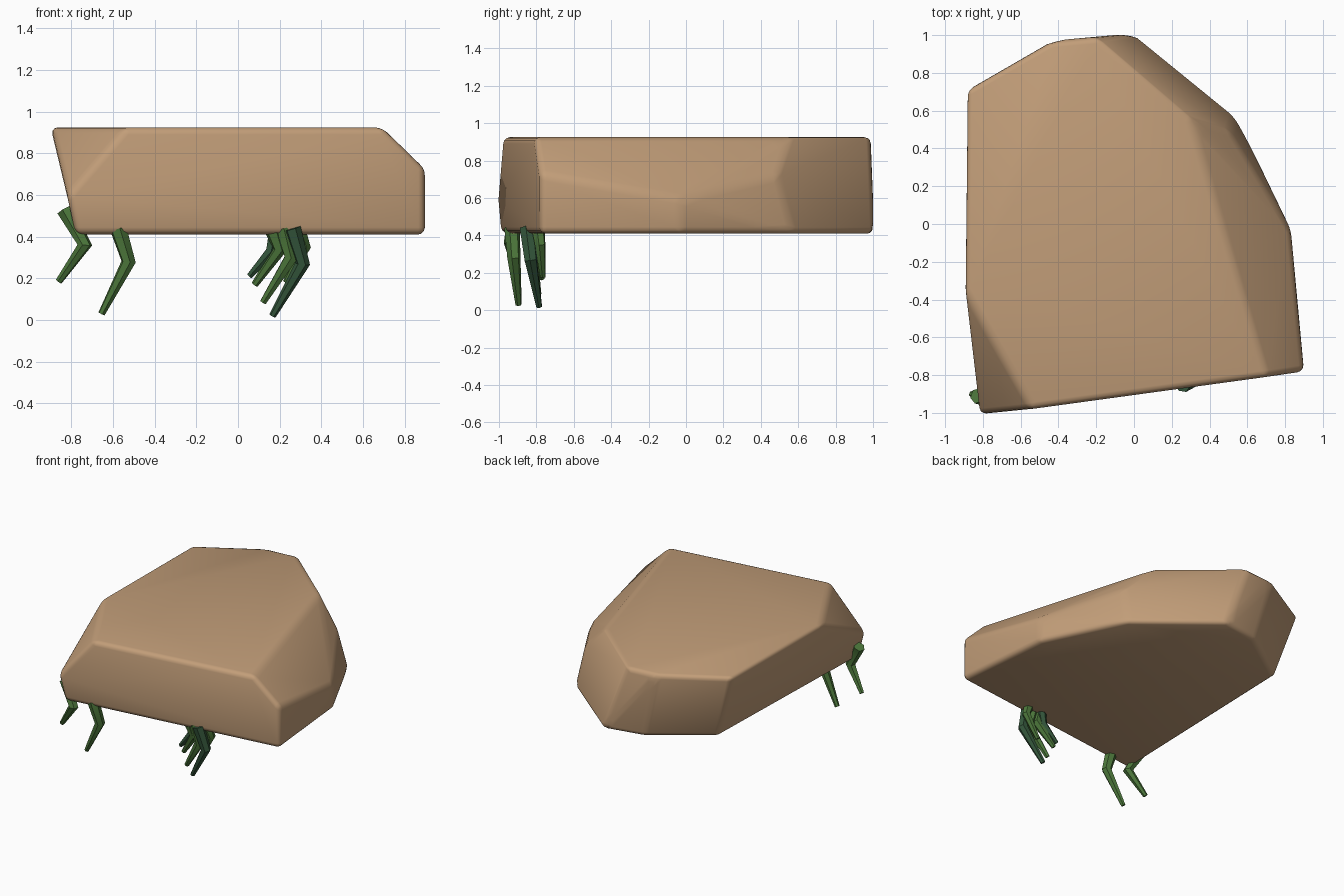
import bpy, bmesh, math
from mathutils import Vector

if "Cube" in bpy.data.objects:
    bpy.data.objects.remove(bpy.data.objects["Cube"], do_unlink=True)


def material(name, rgb):
    m = bpy.data.materials.new(name)
    m.use_nodes = True
    m.diffuse_color = (*rgb, 1)
    bsdf = m.node_tree.nodes["Principled BSDF"]
    bsdf.inputs["Base Color"].default_value = (*rgb, 1)
    bsdf.inputs["Roughness"].default_value = 0.8
    return m


TAN = material("tan stone", (0.54, 0.34, 0.19))
GREEN = material("root green", (0.075, 0.19, 0.045))
DARK = material("dark root green", (0.035, 0.095, 0.045))


def activate(ob):
    bpy.ops.object.select_all(action="DESELECT")
    ob.select_set(True)
    bpy.context.view_layer.objects.active = ob


# Stone slab: hull around its bottom outline, side corners and top outline
BOTTOM, TOP = 0.41, 0.925
base = [(-0.78, -0.99), (0.9, -0.78), (0.83, -0.03), (0.54, 0.57),
        (0, 1.01), (-0.3, 0.95), (-0.73, 0.65)]
shoulder = [(-0.82, -1.01, 0.6), (0.9, -0.78, 0.73), (0.83, -0.03, 0.6), (0.51, 0.49, 0.72)]
crown = [(-0.54, -0.98), (0.7, -0.81), (0.3, 0.56), (-0.2, 0.99),
         (-0.44, 0.97), (-0.89, 0.71), (-0.9, -0.35)]
points = [(*p, BOTTOM) for p in base] + shoulder + [(*p, TOP) for p in crown]

bm = bmesh.new()
for p in points:
    bm.verts.new(p)
bmesh.ops.convex_hull(bm, input=bm.verts[:])
bmesh.ops.dissolve_limit(bm, angle_limit=math.radians(5), verts=bm.verts[:], edges=bm.edges[:])
bmesh.ops.recalc_face_normals(bm, faces=bm.faces[:])
mesh = bpy.data.meshes.new("stone_slab")
bm.to_mesh(mesh)
bm.free()
slab = bpy.data.objects.new("stone_slab", mesh)
bpy.context.collection.objects.link(slab)
mesh.materials.append(TAN)
bevel = slab.modifiers.new("rounded edges", "BEVEL")
bevel.width = 0.035
bevel.segments = 3
bevel.limit_method = "ANGLE"
bevel.angle_limit = math.radians(8)
activate(slab)
bpy.ops.object.shade_smooth()


# Roots: tapering bent tubes
def root(name, path, radii, mat):
    cu = bpy.data.curves.new(name, "CURVE")
    cu.dimensions = "3D"
    cu.bevel_depth = 1
    cu.bevel_resolution = 1
    cu.use_fill_caps = True
    sp = cu.splines.new("POLY")
    sp.points.add(len(path) - 1)
    for pt, co, r in zip(sp.points, path, radii):
        pt.co = (*co, 1)
        pt.radius = r
    cu.materials.append(mat)
    ob = bpy.data.objects.new(name, cu)
    bpy.context.collection.objects.link(ob)
    activate(ob)
    bpy.ops.object.convert(target="MESH")
    bpy.ops.object.shade_smooth_by_angle(angle=math.radians(35))


THICK = (0.042, 0.036, 0.017)
THIN = (0.036, 0.03, 0.016)
root("corner_root", [(-0.83, -0.91, 0.53), (-0.735, -0.94, 0.36), (-0.86, -0.9, 0.185)], THICK, GREEN)
root("front_root", [(-0.575, -0.93, 0.44), (-0.525, -0.92, 0.28), (-0.655, -0.895, 0.03)], THICK, GREEN)
root("cluster_root_long", [(0.26, -0.85, 0.44), (0.31, -0.83, 0.27), (0.165, -0.785, 0.02)], THICK, DARK)
root("cluster_root_middle", [(0.22, -0.83, 0.44), (0.255, -0.83, 0.3), (0.12, -0.79, 0.085)], THICK, GREEN)
root("cluster_root_short", [(0.17, -0.82, 0.43), (0.2, -0.81, 0.34), (0.08, -0.77, 0.17)], THICK, GREEN)
root("cluster_root_back", [(0.18, -0.79, 0.43), (0.16, -0.79, 0.33), (0.055, -0.77, 0.21)], THIN, DARK)
root("cluster_root_side", [(0.29, -0.79, 0.43), (0.32, -0.78, 0.35), (0.23, -0.765, 0.18)], THIN, GREEN)
